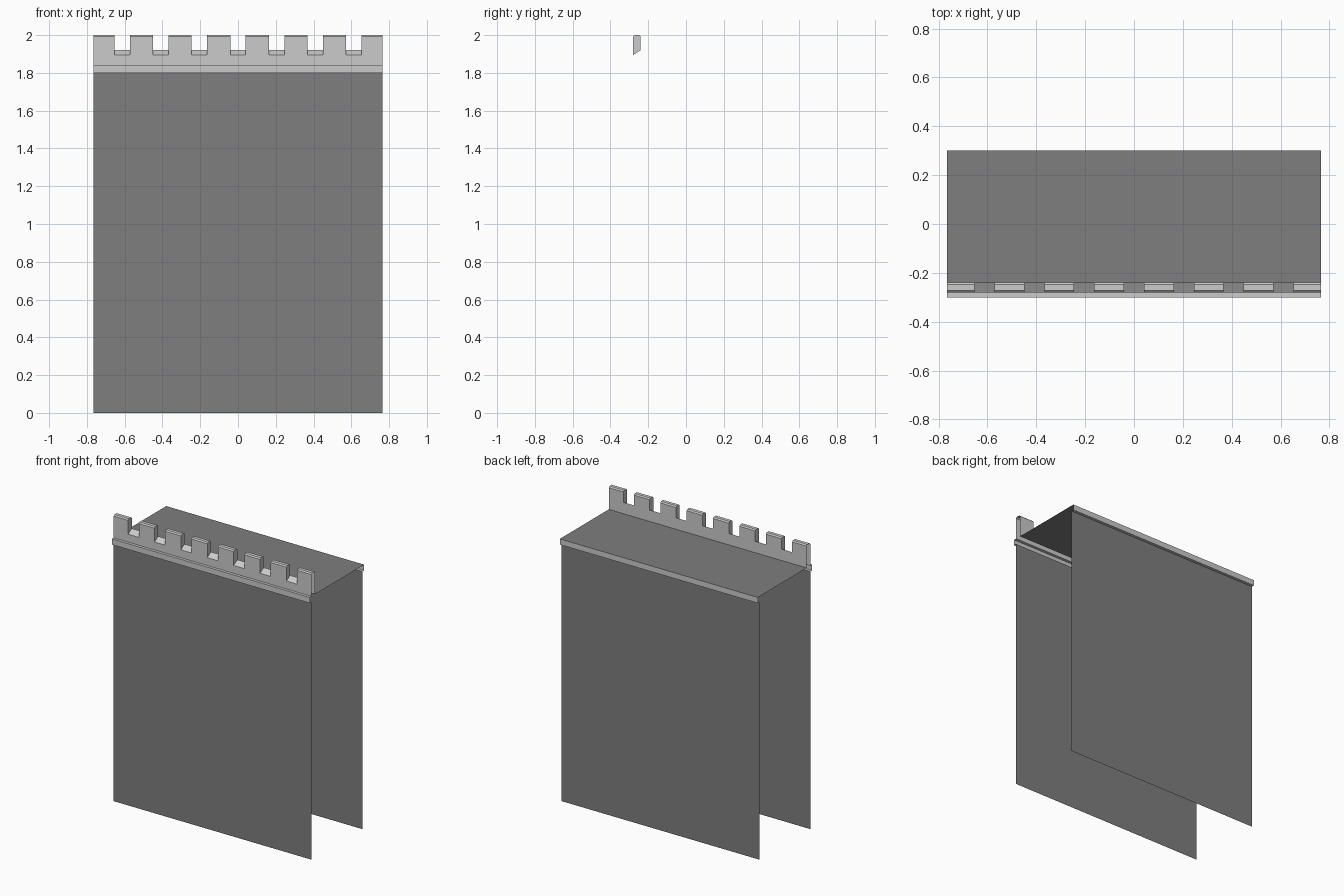
import bpy, bmesh

if "Cube" in bpy.data.objects:
    bpy.data.objects.remove(bpy.data.objects["Cube"])

HALF = 0.765            # half length of the wall section
PITCH, GAP = 0.204, 0.082

stone = bpy.data.materials.new("dark_stone")
stone.diffuse_color = (0.21, 0.21, 0.21, 1)
stone.use_nodes = True
stone.node_tree.nodes["Principled BSDF"].inputs["Base Color"].default_value = stone.diffuse_color


def strip(bm, profile, x0, x1):
    """Sweep an open (y, z) profile along x."""
    a = [bm.verts.new((x0, y, z)) for y, z in profile]
    b = [bm.verts.new((x1, y, z)) for y, z in profile]
    for i in range(len(profile) - 1):
        bm.faces.new((a[i], b[i], b[i + 1], a[i + 1]))


def finish(bm, name, mat=None):
    bmesh.ops.remove_doubles(bm, verts=bm.verts, dist=1e-5)
    me = bpy.data.meshes.new(name)
    bm.to_mesh(me)
    bm.free()
    if mat:
        me.materials.append(mat)
    bpy.context.collection.objects.link(bpy.data.objects.new(name, me))


def sheet(name, profile, mat=None):
    bm = bmesh.new()
    strip(bm, profile, -HALF, HALF)
    finish(bm, name, mat)


# Wall faces and walkway (open-ended section)
sheet("front_wall", [(-0.28, 0), (-0.28, 1.8)], stone)
sheet("back_wall", [(0.28, 1.8), (0.28, 0)], stone)
sheet("walkway", [(-0.24, 1.84), (0.3, 1.84)], stone)

# Projecting ledges
sheet("front_ledge", [(-0.28, 1.8), (-0.3, 1.8), (-0.3, 1.84), (-0.28, 1.84)])
sheet("back_ledge", [(0.3, 1.84), (0.3, 1.8), (0.28, 1.8)])

# Parapet: chamfered merlons alternating with sloped crenels
sill_f, sill_b = (-0.28, 1.895), (-0.24, 1.92)
foot_f, foot_b = (-0.28, 1.84), (-0.24, 1.84)
cap = [(-0.28, 1.992), (-0.272, 2.0), (-0.248, 2.0), (-0.24, 1.992)]
merlon = [foot_f, sill_f] + cap + [sill_b, foot_b]
crenel = [foot_f, sill_f, sill_b, foot_b]
side = [sill_f, sill_b] + cap[::-1]

bm = bmesh.new()
x = -HALF
for k in range(-3, 4):
    g0, g1 = k * PITCH - GAP / 2, k * PITCH + GAP / 2
    strip(bm, merlon, x, g0)
    strip(bm, crenel, g0, g1)
    # inner sides of the gap
    bm.faces.new([bm.verts.new((g0, y, z)) for y, z in side])
    bm.faces.new([bm.verts.new((g1, y, z)) for y, z in reversed(side)])
    x = g1
strip(bm, merlon, x, HALF)
finish(bm, "parapet")
